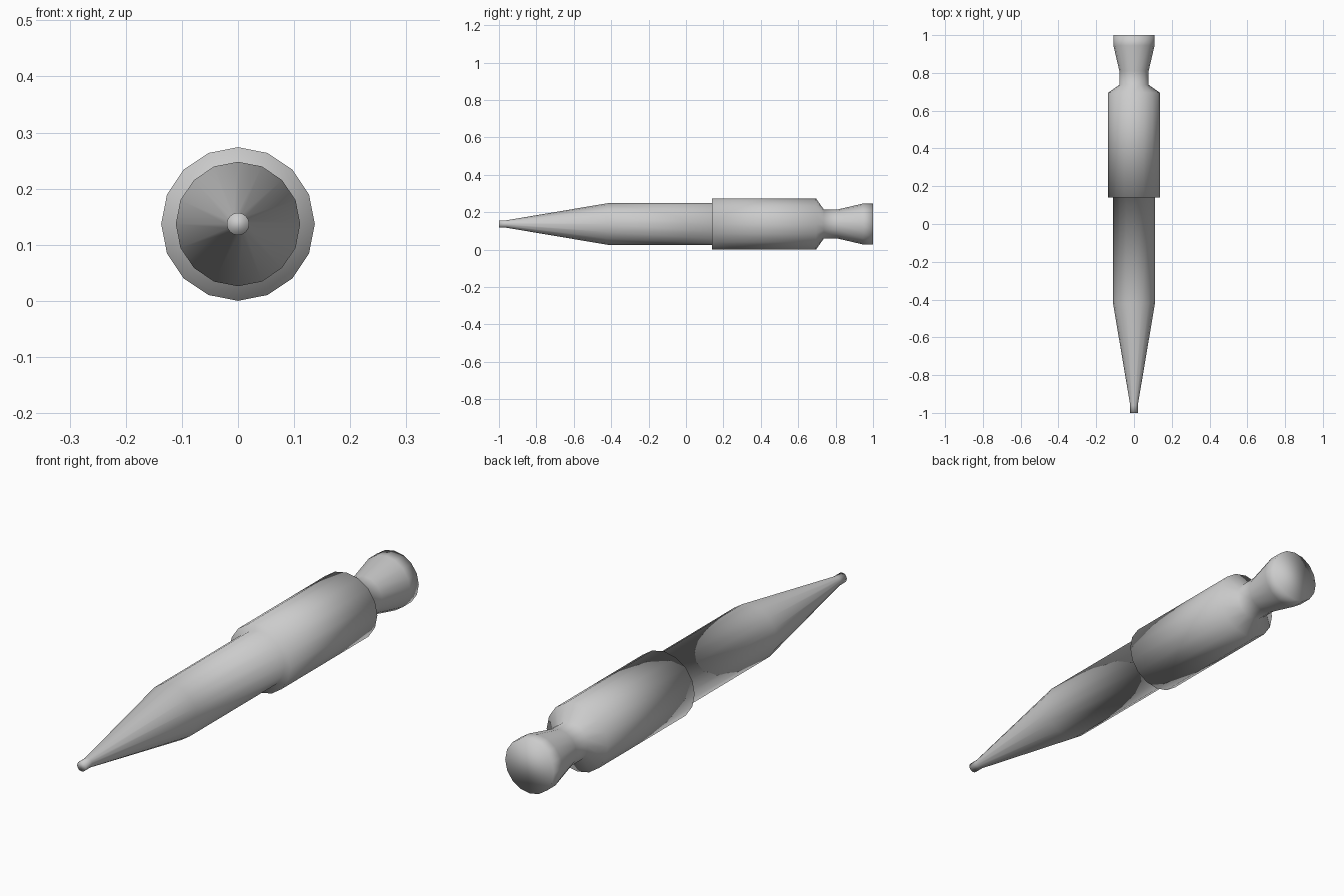
import bpy
import bmesh
from math import cos, sin, tau

cube = bpy.data.objects.get("Cube")
if cube:
    bpy.data.objects.remove(cube, do_unlink=True)

SIDES = 16
AXIS_Z = 0.137

# Plain grey finish
grey = bpy.data.materials.new("plain_grey")
grey.use_nodes = True
colour = (0.6, 0.6, 0.6, 1.0)
grey.diffuse_color = colour
grey.node_tree.nodes["Principled BSDF"].inputs["Base Color"].default_value = colour


def lathe(name, profile):
    """Turn (y, radius) stations around the long axis and cap both ends."""
    bm = bmesh.new()
    rings = []
    for y, r in profile:
        rings.append([bm.verts.new((r * sin(tau * i / SIDES), y,
                                    AXIS_Z + r * cos(tau * i / SIDES)))
                      for i in range(SIDES)])
    for a, b in zip(rings, rings[1:]):
        for i in range(SIDES):
            j = (i + 1) % SIDES
            bm.faces.new((a[i], a[j], b[j], b[i]))
    bm.faces.new(rings[0])
    bm.faces.new(rings[-1])
    bmesh.ops.recalc_face_normals(bm, faces=bm.faces)
    for face in bm.faces:
        face.smooth = True
    mesh = bpy.data.meshes.new(name)
    bm.to_mesh(mesh)
    bm.free()
    mesh.materials.append(grey)
    obj = bpy.data.objects.new(name, mesh)
    bpy.context.collection.objects.link(obj)
    return obj


# Stations run from the pointed front to the flared back
tip = [(-1.0, 0.02), (-0.96, 0.02)]
barrel = [(-0.42, 0.111), (0.14, 0.111)]
grip = [(0.14, 0.137), (0.695, 0.137), (0.737, 0.0775)]
end_knob = [(0.81, 0.0775), (0.945, 0.109), (1.0, 0.109)]

lathe("turned_body", tip + barrel + grip + end_knob)
